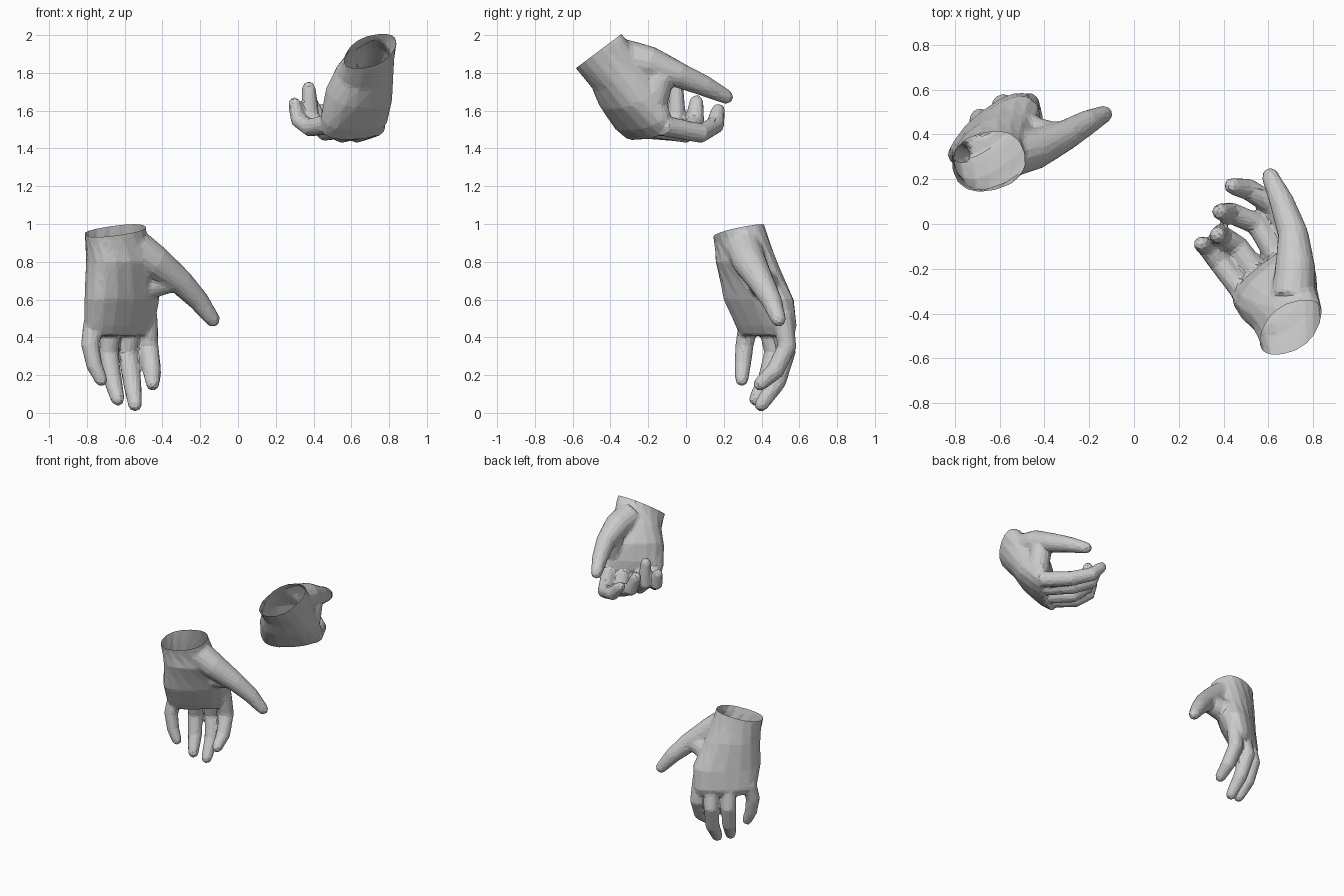
import bpy, bmesh, math
from mathutils import Vector as V

if "Cube" in bpy.data.objects:
    bpy.data.objects.remove(bpy.data.objects["Cube"])

SIDES = 16


def loft(bm, sections, power=1.0):
    """Closed skin through oval sections (centre, half-width vector, half-depth vector)."""
    def s(t):
        return math.copysign(abs(t) ** power, t)
    rings = []
    for c, a, b in sections:
        c, a, b = V(c), V(a), V(b)
        rings.append([bm.verts.new(c + a * s(math.cos(t)) + b * s(math.sin(t)))
                      for t in (2 * math.pi * i / SIDES for i in range(SIDES))])
    faces = [bm.faces.new(rings[0]), bm.faces.new(rings[-1][::-1])]
    for r, q in zip(rings, rings[1:]):
        for i in range(SIDES):
            j = (i + 1) % SIDES
            faces.append(bm.faces.new((r[i], q[i], q[j], r[j])))
    bmesh.ops.recalc_face_normals(bm, faces=faces)


def digit(bm, points, radii):
    """Finger or thumb: round tube along its joints with a domed tip."""
    pts = [V(p) for p in points]
    radii = list(radii)
    end = (pts[-1] - pts[-2]).normalized()
    r, tip = radii[-1], pts[-1]
    for along, size in ((0.55, 0.84), (0.9, 0.48), (1.02, 0.15)):
        pts.append(tip + end * r * along)
        radii.append(r * size)
    secs = []
    n = None
    for i, p in enumerate(pts):
        t = (pts[min(i + 1, len(pts) - 1)] - pts[max(i - 1, 0)]).normalized()
        ref = n if n else V((0.31, 0.52, 0.79))
        n = (ref - t * ref.dot(t)).normalized()
        secs.append((p, n * radii[i], t.cross(n) * radii[i]))
    loft(bm, secs)


def hand(name, palm, digits, cut_at, cut_normal):
    bm = bmesh.new()
    loft(bm, palm, 0.85)
    for pts, radii in digits:
        digit(bm, pts, radii)
    me = bpy.data.meshes.new(name)
    bm.to_mesh(me)
    bm.free()
    ob = bpy.data.objects.new(name, me)
    bpy.context.collection.objects.link(ob)
    # fuse palm and digits, soften the webs, then reduce to flat facets
    m = ob.modifiers.new("fuse", 'REMESH')
    m.mode, m.voxel_size = 'VOXEL', 0.01
    m = ob.modifiers.new("soften", 'SMOOTH')
    m.factor, m.iterations = 0.5, 8
    m = ob.modifiers.new("facets", 'DECIMATE')
    m.ratio = 0.06
    dg = bpy.context.evaluated_depsgraph_get()
    bm = bmesh.new()
    bm.from_object(ob, dg)
    ob.modifiers.clear()
    # open wrist
    bmesh.ops.bisect_plane(bm, geom=bm.verts[:] + bm.edges[:] + bm.faces[:],
                           plane_co=cut_at, plane_no=cut_normal, clear_outer=True)
    for f in bm.faces:
        f.smooth = False
    bm.to_mesh(me)
    bm.free()


FINGER = (0.055, 0.052, 0.049, 0.038)
PINKY = (0.054, 0.049, 0.043, 0.035)
THUMB = (0.10, 0.09, 0.068, 0.055, 0.04)
WEB = (0.09, 0.075, 0.06)

# Lower hand, fingers hanging down
hand("lower_hand",
     [((-.65, .26, 1.06), (.16, .04, .02), (-.03, .125, .03)),
      ((-.65, .28, .96), (.16, .04, .02), (-.03, .125, .03)),
      ((-.625, .32, .80), (.165, .09, 0), (-.06, .13, 0)),
      ((-.615, .385, .60), (.185, .145, 0), (-.06, .105, 0)),
      ((-.63, .425, .46), (.175, .135, 0), (-.05, .08, 0)),
      ((-.63, .43, .41), (.16, .125, 0), (-.035, .06, 0))],
     [([(-.48, .51, .52), (-.472, .535, .35), (-.455, .47, .22), (-.452, .395, .155)], FINGER),
      ([(-.56, .49, .50), (-.585, .53, .32), (-.56, .48, .16), (-.545, .40, .045)], FINGER),
      ([(-.665, .43, .50), (-.685, .465, .32), (-.665, .43, .18), (-.637, .37, .075)], FINGER),
      ([(-.765, .335, .48), (-.783, .31, .36), (-.76, .30, .25), (-.725, .295, .175)], PINKY),
      ([(-.575, .30, .90), (-.44, .335, .80), (-.30, .40, .69), (-.205, .455, .59), (-.135, .49, .495)],
       THUMB),
      # web between thumb and index finger
      ([(-.52, .43, .66), (-.43, .40, .69), (-.34, .39, .70)], WEB)],
     (-.65, .28, .965), (-.1, -.2, 1))

# Upper hand, palm up with fingers curled
hand("upper_hand",
     [((.70, -.53, 2.0), (.13, .02, .015), (-.04, -.12, -.09)),
      ((.70, -.45, 1.90), (.13, .02, .015), (-.04, -.12, -.09)),
      ((.67, -.36, 1.79), (.145, .09, 0), (.035, -.10, -.08)),
      ((.64, -.30, 1.68), (.16, .12, 0), (.06, -.095, -.07)),
      ((.615, -.235, 1.56), (.17, .13, .01), (.04, -.06, -.065)),
      ((.60, -.20, 1.50), (.16, .12, .01), (.02, -.03, -.06))],
     [([(.735, -.12, 1.52), (.63, .08, 1.48), (.51, .155, 1.525), (.44, .17, 1.60)], FINGER),
      ([(.66, -.18, 1.51), (.55, .00, 1.48), (.43, .05, 1.54), (.385, .055, 1.645)], FINGER),
      ([(.57, -.25, 1.51), (.46, -.10, 1.49), (.385, -.05, 1.56), (.375, -.05, 1.715)], FINGER),
      ([(.485, -.30, 1.53), (.38, -.17, 1.51), (.32, -.10, 1.55), (.30, -.09, 1.635)], PINKY),
      ([(.71, -.33, 1.88), (.72, -.19, 1.85), (.71, -.04, 1.79), (.66, .10, 1.73), (.61, .21, 1.675)],
       THUMB),
      # web between thumb and index finger
      ([(.71, -.20, 1.60), (.725, -.16, 1.68), (.725, -.14, 1.77)], (0.09, 0.075, 0.075))],
     (.70, -.465, 1.913), (0, -.6, .8))
